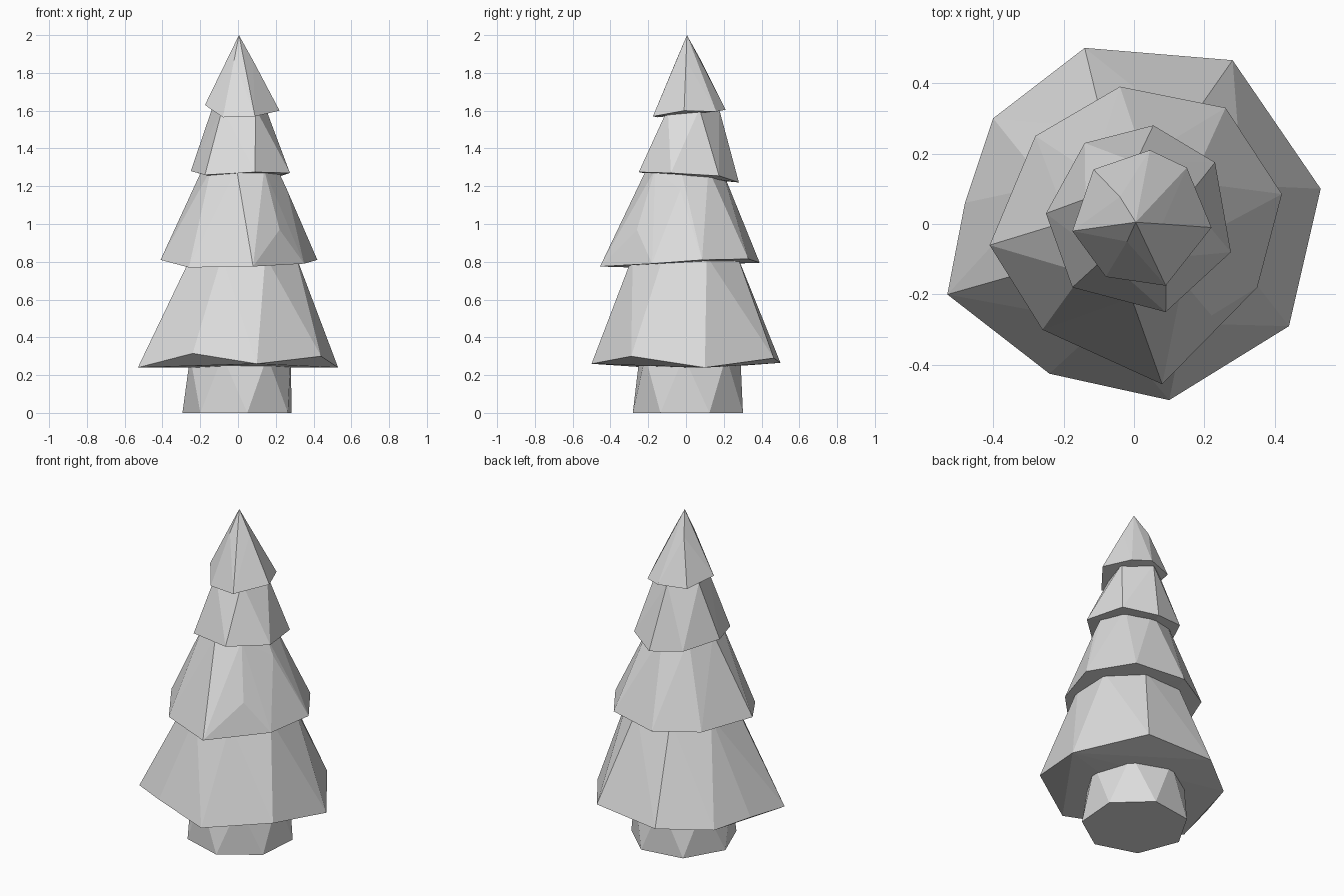
import bpy
import bmesh
import math

default_cube = bpy.data.objects.get("Cube")
if default_cube:
    bpy.data.objects.remove(default_cube, do_unlink=True)

# One plain grey covers the whole tree
grey = bpy.data.materials.new("plain_grey")
grey.use_nodes = True
grey.diffuse_color = (0.72, 0.72, 0.72, 1)
shader = next(n for n in grey.node_tree.nodes if n.type == "BSDF_PRINCIPLED")
shader.inputs["Base Color"].default_value = grey.diffuse_color


def ring(sides, radius, z, center=(0, 0), turn=0):
    """Corner points of a level regular polygon; turn is in degrees."""
    points = []
    for i in range(sides):
        angle = math.radians(turn) + math.tau * i / sides
        points.append((center[0] + radius * math.cos(angle),
                       center[1] + radius * math.sin(angle), z))
    return points


def faceted_solid(name, points):
    """Wrap the points in a flat-faced convex solid."""
    bm = bmesh.new()
    for point in points:
        bm.verts.new(point)
    bmesh.ops.convex_hull(bm, input=list(bm.verts))
    loose = [v for v in bm.verts if not v.link_faces]
    bmesh.ops.delete(bm, geom=loose, context="VERTS")
    bmesh.ops.dissolve_limit(bm, angle_limit=math.radians(1),
                             verts=list(bm.verts), edges=list(bm.edges))
    bmesh.ops.recalc_face_normals(bm, faces=list(bm.faces))
    mesh = bpy.data.meshes.new(name)
    bm.to_mesh(mesh)
    bm.free()
    mesh.materials.append(grey)
    obj = bpy.data.objects.new(name, mesh)
    bpy.context.collection.objects.link(obj)
    return obj


# Trunk: seven sides, tapered and twisted
trunk_center = (0.005, 0.015)
faceted_solid("trunk",
              ring(7, 0.3, 0, trunk_center, turn=-81.5)
              + ring(7, 0.275, 0.3, trunk_center, turn=-57))

# Lowest branch tier: uneven rim narrowing upward
lowest_rim = [(-0.14, 0.5, 0.265), (0.28, 0.465, 0.29), (0.53, 0.1, 0.24),
              (0.44, -0.29, 0.3), (0.1, -0.5, 0.26), (-0.24, -0.425, 0.315),
              (-0.53, -0.2, 0.24), (-0.48, 0.06, 0.26), (-0.4, 0.3, 0.25)]
faceted_solid("lowest_branch_tier",
              lowest_rim + ring(8, 0.3, 0.83, (0.03, -0.005), turn=22.5))

# Second branch tier: two extra corners bulge on its front left side
second_rim = [(-0.04, 0.39, 0.795), (0.26, 0.33, 0.815), (0.42, 0.085, 0.81),
              (0.35, -0.18, 0.79), (0.08, -0.455, 0.775), (-0.26, -0.3, 0.77),
              (-0.41, -0.06, 0.81), (-0.28, 0.25, 0.8)]
bulges = [(0.22, -0.26, 0.97), (0.26, -0.03, 1.18)]
faceted_solid("second_branch_tier",
              second_rim + bulges
              + ring(8, 0.2, 1.29, (0.01, -0.01), turn=-95))

# Third branch tier
third_rim = [(-0.14, 0.23, 1.25), (0.055, 0.28, 1.22), (0.23, 0.175, 1.255),
             (0.275, -0.08, 1.27), (0.09, -0.25, 1.275), (-0.175, -0.18, 1.26),
             (-0.25, 0.03, 1.28)]
faceted_solid("third_branch_tier",
              third_rim + ring(5, 0.15, 1.61, (0.005, 0.025), turn=-54))

# Crown: three shoulders below a pointed tip
crown_rim = [(-0.115, 0.155, 1.6), (0.045, 0.21, 1.605), (0.15, 0.16, 1.595),
             (0.22, -0.01, 1.6), (0.09, -0.175, 1.57), (-0.08, -0.15, 1.565),
             (-0.175, -0.02, 1.63)]
shoulders = [(-0.04, 0.077, 1.87), (0.08, 0, 1.865), (-0.02, -0.05, 1.87)]
tip = (0.005, 0.005, 2)
faceted_solid("crown", crown_rim + shoulders + [tip])
